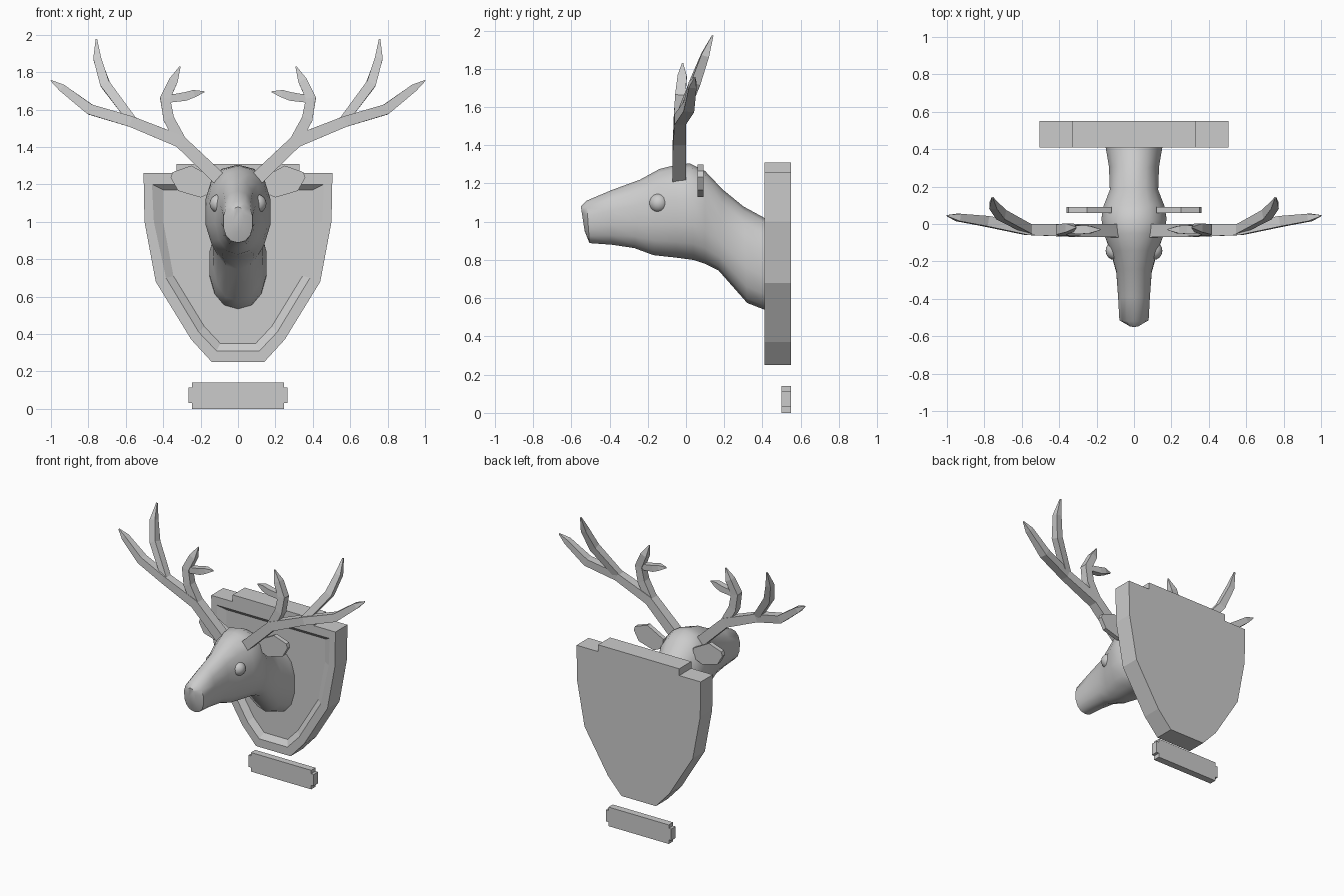
import bpy, bmesh
from math import cos, sin, pi, copysign
from mathutils import Vector

if "Cube" in bpy.data.objects:
    bpy.data.objects.remove(bpy.data.objects["Cube"])


def make(name, ring_groups, mirror=False, smooth=None):
    """Loft each group of rings into a closed skin and make one object."""
    bm = bmesh.new()
    for rings in ring_groups:
        vs = [[bm.verts.new(p) for p in r] for r in rings]
        n = len(vs[0])
        for a, b in zip(vs, vs[1:]):
            for i in range(n):
                j = (i + 1) % n
                bm.faces.new((a[i], a[j], b[j], b[i]))
        bm.faces.new(vs[0][::-1])
        bm.faces.new(vs[-1])
    bmesh.ops.recalc_face_normals(bm, faces=bm.faces)
    me = bpy.data.meshes.new(name)
    bm.to_mesh(me)
    bm.free()
    ob = bpy.data.objects.new(name, me)
    bpy.context.collection.objects.link(ob)
    if mirror:
        ob.modifiers.new("Mirror", 'MIRROR')
    if smooth:
        bpy.ops.object.select_all(action='DESELECT')
        bpy.context.view_layer.objects.active = ob
        ob.select_set(True)
        bpy.ops.object.shade_smooth_by_angle(angle=smooth)
    return ob


def outline(half, y):
    """Full symmetric outline in the xz plane from its right half."""
    return [(x, y, z) for x, z in half] + [(-x, y, z) for x, z in half[::-1]]


# shield board with a sloped recess in the front
outer = [(.33, 1.31), (.33, 1.26), (.505, 1.26), (.5, 1.0), (.44, .68), (.25, .37), (.14, .25)]
rim = [(.2, 1.2), (.33, 1.2), (.46, 1.2), (.45, 1.0), (.385, .7), (.21, .41), (.115, .31)]
panel = [(.2, 1.17), (.3, 1.17), (.4, 1.17), (.4, 1.0), (.345, .71), (.18, .44), (.095, .35)]
make("shield_board", [[outline(outer, .55), outline(outer, .41),
                       outline(rim, .41), outline(panel, .44)]])

# name plate with notched corners
plate = [(.245, .14), (.245, .115), (.265, .115), (.265, .03), (.245, .03), (.245, 0)]
make("name_plate", [[outline(plate, .5), outline(plate, .55)]])

# head and neck: top y, top z, bottom y, bottom z, half width
sections = [
    (-.55, 1.08, -.53, .95, .03), (-.52, 1.11, -.505, .888, .08),
    (-.39, 1.165, -.39, .88, .087), (-.24, 1.22, -.27, .862, .097),
    (-.14, 1.275, -.17, .825, .125), (-.05, 1.298, -.05, .812, .165),
    (.02, 1.305, .04, .80, .178), (.10, 1.265, .10, .78, .165),
    (.19, 1.17, .17, .745, .132), (.30, 1.08, .32, .575, .137),
    (.41, 1.02, .41, .54, .155), (.46, 1.0, .46, .53, .155)]


def sp(v):
    return copysign(abs(v) ** .88, v)


head = []
for ty, tz, by, bz, w in sections:
    ring = []
    for k in range(14):
        a = 2 * pi * k / 14
        f = (1 + sp(cos(a))) / 2
        ring.append((w * sp(sin(a)), by + (ty - by) * f, bz + (tz - bz) * f))
    head.append(ring)
make("head_and_neck", [head], smooth=.7)

# eyes
for side, name in ((1, "right_eye"), (-1, "left_eye")):
    bpy.ops.mesh.primitive_uv_sphere_add(segments=16, ring_count=10, radius=.05,
                                         location=(side * .102, -.143, 1.097))
    bpy.context.object.name = name
    bpy.ops.object.shade_smooth()

# ears: flat plates
ear = [(.12, 1.23), (.25, 1.3), (.35, 1.265), (.36, 1.235), (.32, 1.165), (.2, 1.13), (.13, 1.16)]
make("ears", [[[(x, .06, z) for x, z in ear], [(x, .092, z) for x, z in ear]]], mirror=True)


def tube(path):
    """Square tube along points (x, y, z, radius)."""
    pts = [Vector(p[:3]) for p in path]
    rings = []
    for i, p in enumerate(pts):
        t = (pts[min(i + 1, len(pts) - 1)] - pts[max(i - 1, 0)]).normalized()
        s = t.cross(Vector((0, 1, 0))).normalized()
        u = s.cross(t)
        r = path[i][3]
        rings.append([p + s * r * a + u * r * b
                      for a, b in ((1, 1), (-1, 1), (-1, -1), (1, -1))])
    return rings


# antlers: main beam and three tines
make("antlers", [
    tube([(.1, -.035, 1.23, .036), (.31, -.035, 1.43, .034), (.57, -.03, 1.535, .029),
          (.79, .015, 1.6, .028), (.94, .035, 1.715, .02), (1.0, .045, 1.755, .003)]),
    tube([(.56, -.03, 1.535, .024), (.71, .05, 1.735, .026),
          (.752, .1, 1.87, .021), (.757, .14, 1.975, .004)]),
    tube([(.3, -.035, 1.42, .03), (.37, -.035, 1.55, .029), (.39, -.03, 1.66, .027),
          (.345, -.02, 1.755, .024), (.31, -.018, 1.83, .003)]),
    tube([(.385, -.03, 1.655, .02), (.28, -.03, 1.67, .023), (.235, -.03, 1.685, .02),
          (.18, -.03, 1.695, .003)])], mirror=True)
